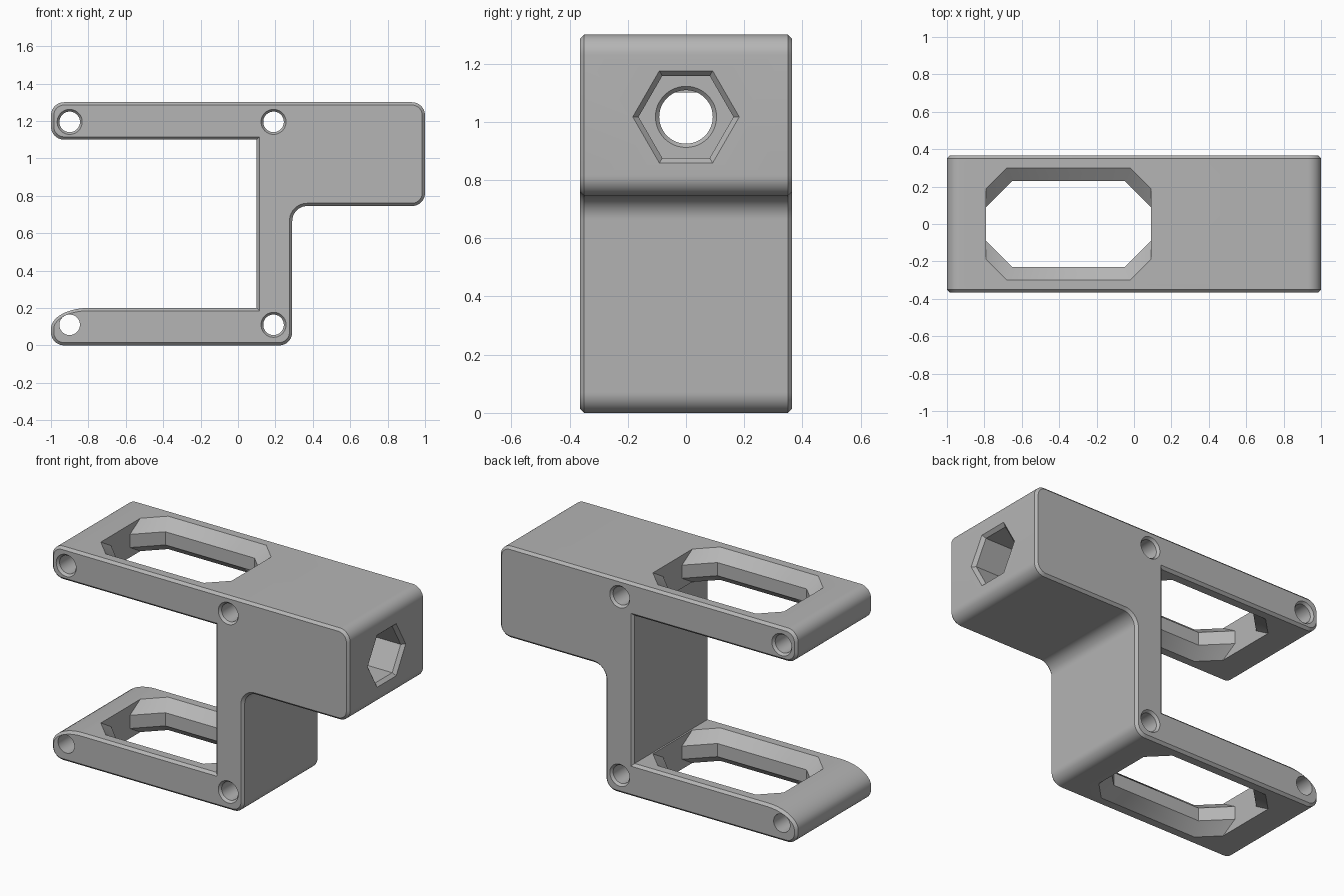
import bpy, bmesh
from math import sin, cos, pi

if "Cube" in bpy.data.objects:
    bpy.data.objects.remove(bpy.data.objects["Cube"], do_unlink=True)

grey = bpy.data.materials.new("plain grey")
grey.use_nodes = True
grey.diffuse_color = (0.46, 0.46, 0.46, 1)
grey.node_tree.nodes["Principled BSDF"].inputs["Base Color"].default_value = grey.diffuse_color


def loft(name, rings, chamfer=0):
    """Closed solid through rings of matching points; optional chamfer on the two end rims."""
    bm = bmesh.new()
    loops = [[bm.verts.new(p) for p in ring] for ring in rings]
    caps = [bm.faces.new(loops[0]), bm.faces.new(loops[-1])]
    n = len(loops[0])
    for a, b in zip(loops, loops[1:]):
        for i in range(n):
            j = (i + 1) % n
            bm.faces.new((a[i], a[j], b[j], b[i]))
    bmesh.ops.recalc_face_normals(bm, faces=bm.faces)
    if chamfer:
        rims = [e for f in caps for e in f.edges]
        bmesh.ops.bevel(bm, geom=rims, offset=chamfer, segments=1, affect='EDGES')
    mesh = bpy.data.meshes.new(name)
    bm.to_mesh(mesh)
    bm.free()
    obj = bpy.data.objects.new(name, mesh)
    bpy.context.collection.objects.link(obj)
    mesh.materials.append(grey)
    return obj


def circle(n, r):
    return [(r * cos(2 * pi * i / n), r * sin(2 * pi * i / n)) for i in range(n)]


def corner(x, z, into, out, rx, rz, steps=10):
    """Elliptical rounding of a right-angled corner; into/out are the travel directions."""
    pts = []
    for i in range(steps + 1):
        t = i / steps * pi / 2
        back, ahead = 1 - sin(t), 1 - cos(t)
        dx = out[0] * ahead - into[0] * back
        dz = out[1] * ahead - into[1] * back
        pts.append((x + dx * rx, z + dz * rz))
    return pts


# Bracket body: side profile extruded through its depth
L, R, U, D = (-1, 0), (1, 0), (0, 1), (0, -1)
profile = (
    corner(-1, 0, D, R, 0.07, 0.07)
    + corner(0.29, 0, R, U, 0.07, 0.07)
    + corner(0.29, 0.745, U, R, 0.08, 0.08)
    + corner(1, 0.745, R, U, 0.07, 0.07)
    + corner(1, 1.3, U, L, 0.07, 0.07)
    + corner(-1, 1.3, L, D, 0.07, 0.07)
    + corner(-1, 1.1, D, R, 0.07, 0.07)
    + [(0.1, 1.1), (0.1, 0.2)]
    + corner(-1, 0.2, L, D, 0.2, 0.11)
)
HALF = 0.365
body = loft("bracket_body", [[(x, y, z) for x, z in profile] for y in (-HALF, HALF)], 0.015)

cutters = []


# Octagonal windows in both arms, narrowest at mid thickness
def octagon(k, z):
    hx, hy, side = 0.30 + 0.03 * k, 0.23 + 0.07 * k, 0.09 + 0.10 * k
    quarter = [(0.44, side), (hx, hy)]
    pts = quarter + [(-x, y) for x, y in reversed(quarter)]
    pts += [(-x, -y) for x, y in pts]
    return [(x - 0.35, y, z) for x, y in pts]


for mid in (0.1, 1.2):
    levels = [(1.33, -0.12), (0, -0.04), (0, 0.04), (1.33, 0.12)]
    cutters.append(loft("window_cutter", [octagon(k, mid + z) for k, z in levels]))

# Cross pin holes, countersunk except the lower outer one
for x, z, sink in ((-0.9, 1.195, 0.012), (0.19, 1.195, 0.012),
                   (0.19, 0.11, 0.012), (-0.9, 0.11, 0)):
    steps = [(-0.38, 2 * sink), (-0.35, 0), (0.35, 0), (0.38, 2 * sink)]
    cutters.append(loft("pin_hole_cutter", [
        [(x + u, y, z + v) for u, v in circle(40, 0.055 + grow)] for y, grow in steps]))

# Lengthwise bolt hole and its hexagonal nut pocket
BOLT_Z = 1.017


def lengthwise(name, n, steps):
    return loft(name, [[(x, u, BOLT_Z + v) for u, v in circle(n, r)] for x, r in steps])


cutters.append(lengthwise("nut_pocket_cutter", 6, [(1.02, 0.203), (0.98, 0.163), (0.7, 0.163)]))
cutters.append(lengthwise("bolt_hole_cutter", 48, [(0.72, 0.125), (0.687, 0.092), (0.05, 0.092)]))

for cutter in cutters:
    cutter.hide_render = True
    cut = body.modifiers.new("cut", 'BOOLEAN')
    cut.operation = 'DIFFERENCE'
    cut.solver = 'EXACT'
    cut.object = cutter

# Bake the cuts, then shade the rounded surfaces smooth
baked = bpy.data.meshes.new_from_object(
    body.evaluated_get(bpy.context.evaluated_depsgraph_get()))
body.modifiers.clear()
body.data = baked
for cutter in cutters:
    bpy.data.objects.remove(cutter, do_unlink=True)
bpy.ops.object.select_all(action='DESELECT')
body.select_set(True)
bpy.context.view_layer.objects.active = body
bpy.ops.object.shade_smooth_by_angle(angle=pi / 6)
